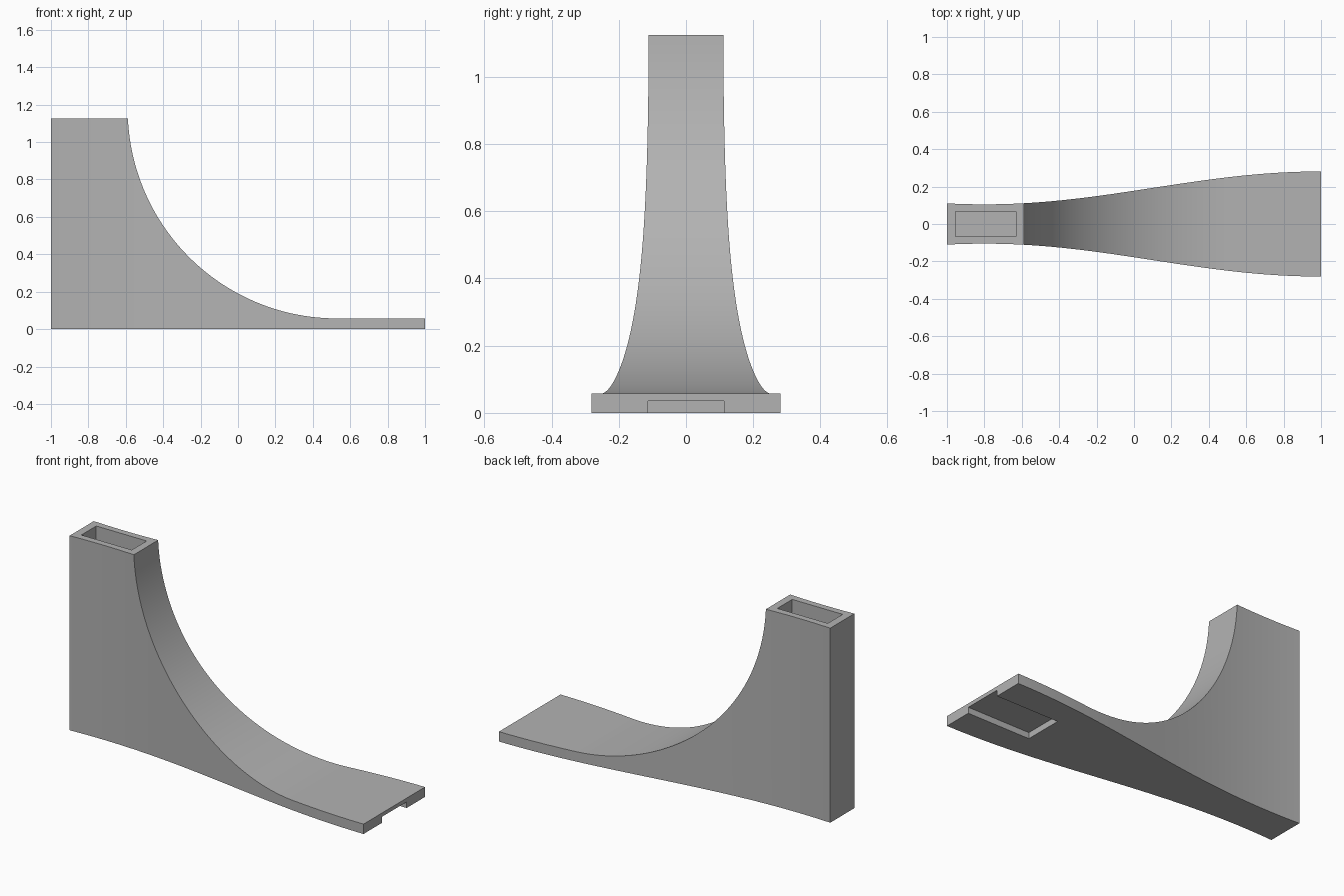
import bpy, bmesh, math

cube = bpy.data.objects.get("Cube")
if cube:
    bpy.data.objects.remove(cube)

# Main dimensions
HEIGHT, DECK = 1.125, 0.057
RADIUS, ARC_X = 1.12, 0.53
ARC_Z = DECK + RADIUS


def half_width(x):
    """Plan outline: slim at the column, flaring towards the foot."""
    return 0.193 - 0.088 * math.cos(math.pi * (x + 0.8) / 1.8)


def box_cutter(name, lo, hi):
    size = [b - a for a, b in zip(lo, hi)]
    mid = [(a + b) / 2 for a, b in zip(lo, hi)]
    bpy.ops.mesh.primitive_cube_add(size=1, location=mid)
    ob = bpy.context.object
    ob.name = name
    ob.scale = size
    ob.hide_render = True
    bpy.context.view_layer.update()
    return ob


# Single grey material
grey = bpy.data.materials.new("plain grey")
grey.use_nodes = True
color = (0.45, 0.45, 0.45, 1)
grey.diffuse_color = color
grey.node_tree.nodes["Principled BSDF"].inputs["Base Color"].default_value = color

# Side profile: flat column top, concave arc, thin foot
start = math.asin((ARC_Z - HEIGHT) / RADIUS)
arc = []
for i in range(49):
    a = start + (math.pi / 2 - start) * i / 48
    arc.append((ARC_X - RADIUS * math.cos(a), ARC_Z - RADIUS * math.sin(a)))
column_end = arc[0][0]
profile = [(-1 + (column_end + 1) * i / 10, HEIGHT) for i in range(10)]
profile += arc
profile += [(ARC_X + (1 - ARC_X) * i / 12, DECK) for i in range(1, 13)]

# Sweep rectangular sections along the profile
bm = bmesh.new()
rings = []
for x, z in profile:
    w = half_width(x)
    rings.append([bm.verts.new(p) for p in
                  ((x, -w, 0), (x, w, 0), (x, w, z), (x, -w, z))])
for a, b in zip(rings, rings[1:]):
    for i in range(4):
        j = (i + 1) % 4
        bm.faces.new((a[i], a[j], b[j], b[i]))
bm.faces.new(rings[0])
bm.faces.new(rings[-1])
bmesh.ops.recalc_face_normals(bm, faces=bm.faces)
mesh = bpy.data.meshes.new("curved_stand")
bm.to_mesh(mesh)
bm.free()
stand = bpy.data.objects.new("curved_stand", mesh)
bpy.context.collection.objects.link(stand)
mesh.materials.append(grey)

# Socket in the column top and open slot under the foot
cutters = [
    box_cutter("socket_cutter", (-0.955, -0.068, HEIGHT - 0.2), (-0.632, 0.068, HEIGHT + 0.1)),
    box_cutter("slot_cutter", (0.6, -0.113, -0.1), (1.1, 0.113, 0.035)),
]
bpy.ops.object.select_all(action='DESELECT')
stand.select_set(True)
bpy.context.view_layer.objects.active = stand
for cutter in cutters:
    cutter.data.materials.append(grey)
    mod = stand.modifiers.new(cutter.name, 'BOOLEAN')
    mod.operation = 'DIFFERENCE'
    mod.solver = 'EXACT'
    mod.object = cutter
    bpy.ops.object.modifier_apply(modifier=mod.name)
for cutter in cutters:
    bpy.data.objects.remove(cutter)

# Smooth curved sides, crisp corners
bpy.ops.object.shade_smooth_by_angle(angle=math.radians(30))
